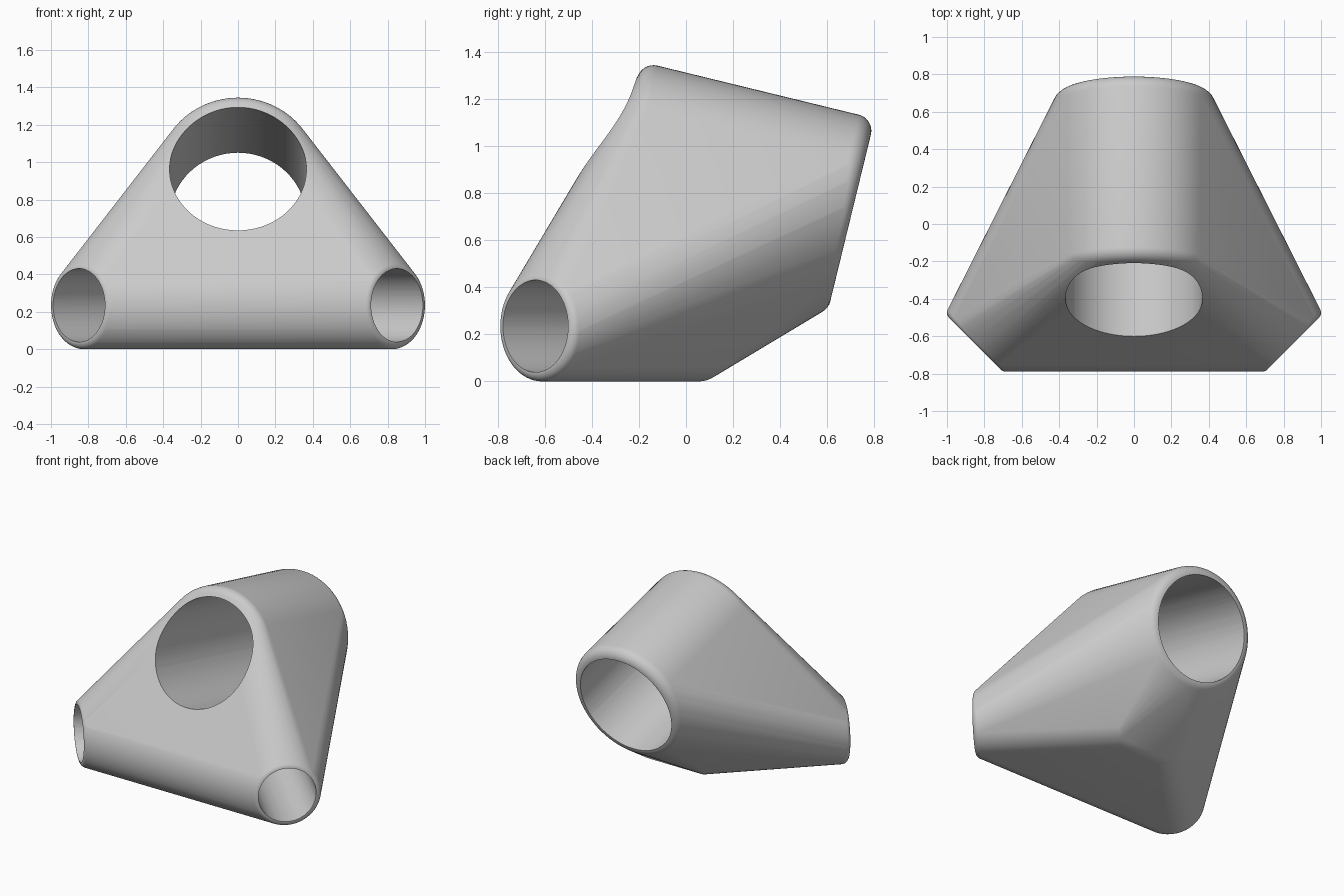
import bpy, bmesh
from math import pi, sin, cos
from mathutils import Vector

cube = bpy.data.objects.get("Cube")
if cube:
    bpy.data.objects.remove(cube, do_unlink=True)

SEG = 72

grey = bpy.data.materials.new("plain_grey")
grey.use_nodes = True
colour = (0.6, 0.6, 0.6, 1)
grey.diffuse_color = colour
grey.node_tree.nodes["Principled BSDF"].inputs["Base Color"].default_value = colour


def add_ring(bm, centre, axis, radius):
    """Circle of points around an axis."""
    rot = axis.to_track_quat("Z", "Y")
    for i in range(SEG):
        a = 2 * pi * i / SEG
        bm.verts.new(centre + rot @ Vector((radius * cos(a), radius * sin(a), 0)))


def add_round_end(bm, face, outward, radius, fillet, steps=8):
    """Rounded rim of a tube, ending in the face plane."""
    for i in range(steps + 1):
        t = pi / 2 * i / steps
        add_ring(bm, face - outward * fillet * (1 - sin(t)), outward,
                 radius - fillet * (1 - cos(t)))


def hull_object(name, bm):
    hull = bmesh.ops.convex_hull(bm, input=bm.verts)
    loose = {v for v in hull["geom_interior"] + hull["geom_unused"]
             if isinstance(v, bmesh.types.BMVert) and v.is_valid}
    bmesh.ops.delete(bm, geom=list(loose), context="VERTS")
    bmesh.ops.dissolve_limit(bm, angle_limit=0.001, verts=bm.verts, edges=bm.edges)
    bmesh.ops.recalc_face_normals(bm, faces=bm.faces)
    mesh = bpy.data.meshes.new(name)
    bm.to_mesh(mesh)
    bm.free()
    obj = bpy.data.objects.new(name, mesh)
    bpy.context.collection.objects.link(obj)
    mesh.materials.append(grey)
    return obj


def bore(name, start, end, radius):
    bm = bmesh.new()
    for p in (start, end):
        add_ring(bm, p, (end - start).normalized(), radius)
    obj = hull_object(name, bm)
    obj.hide_render = True
    return obj


# Main tube and the two foot sockets, wrapped in one skin
front, back = Vector((0, -0.293, 0.937)), Vector((0, 0.70, 0.695))
main_axis = (back - front).normalized()
body = bmesh.new()
add_round_end(body, back, main_axis, 0.435, 0.07)
add_round_end(body, front, -main_axis, 0.435, 0.07)

cutters = [bore("main_bore", front - main_axis, back + main_axis, 0.366)]
for side, label in ((1, "left"), (-1, "right")):
    foot = Vector((0.85 * side, -0.64, 0.235))
    outward = Vector((side, -1, 0)).normalized()
    add_round_end(body, foot, outward, 0.235, 0.04)
    add_ring(body, foot - outward * 0.98, outward, 0.235)
    cutters.append(bore(label + "_socket_bore", foot + outward * 0.2,
                        foot - outward * 0.9, 0.196))
connector = hull_object("connector_body", body)

# Cut the bores
bpy.context.view_layer.objects.active = connector
connector.select_set(True)
for cutter in cutters:
    mod = connector.modifiers.new(cutter.name, "BOOLEAN")
    mod.operation = "DIFFERENCE"
    mod.solver = "EXACT"
    mod.object = cutter
    bpy.ops.object.modifier_apply(modifier=mod.name)
    bpy.data.objects.remove(cutter, do_unlink=True)

bpy.ops.object.select_all(action="DESELECT")
connector.select_set(True)
bpy.ops.object.shade_smooth_by_angle(angle=pi / 6)
